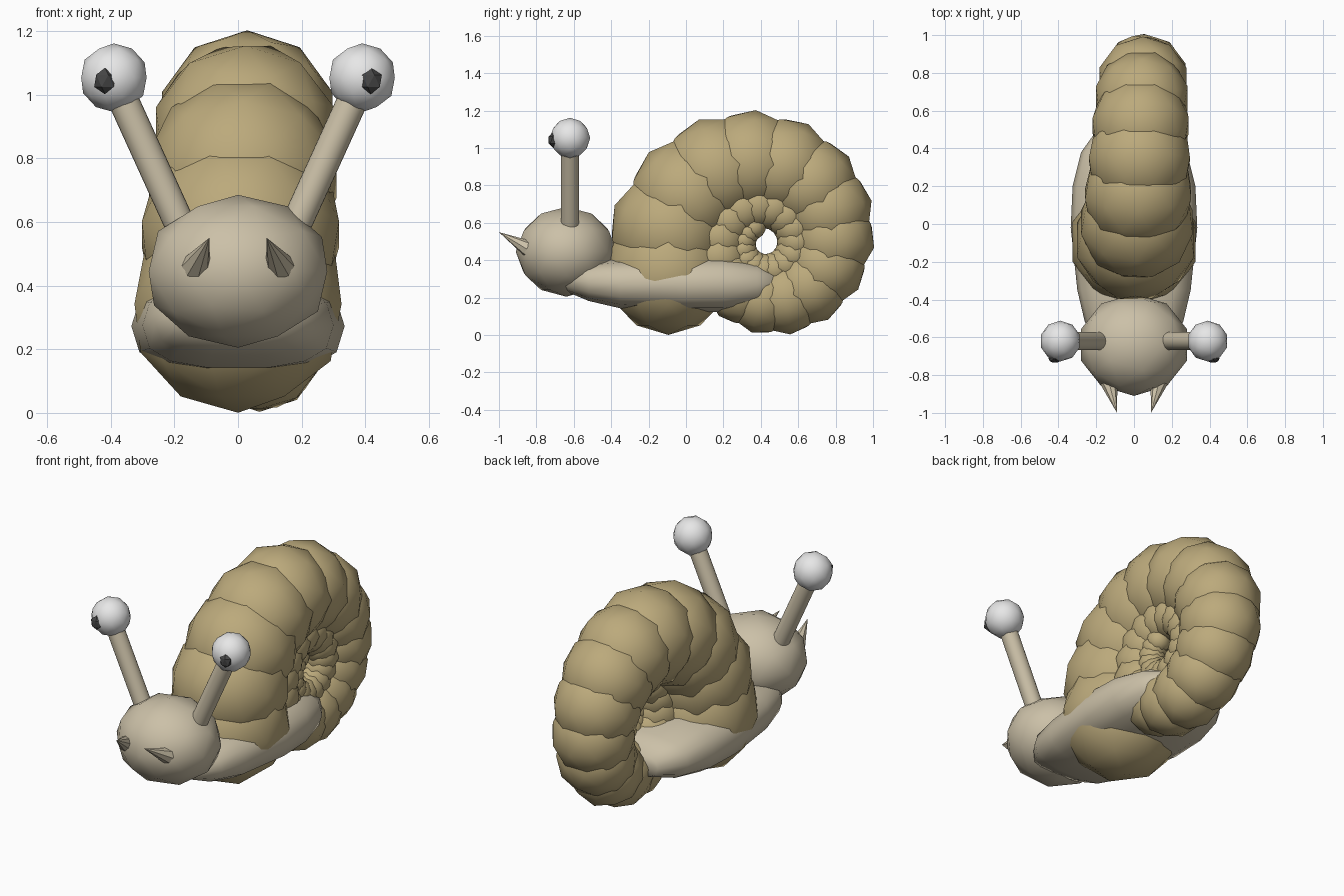
import bpy, bmesh, math
from mathutils import Matrix, Vector

if "Cube" in bpy.data.objects:
    bpy.data.objects.remove(bpy.data.objects["Cube"])


def material(name, rgb):
    m = bpy.data.materials.new(name)
    m.diffuse_color = (*rgb, 1)
    m.use_nodes = True
    m.node_tree.nodes["Principled BSDF"].inputs["Base Color"].default_value = m.diffuse_color
    return m


TAN = material("shell tan", (0.50, 0.40, 0.20))
SKIN = material("skin beige", (0.60, 0.53, 0.39))
WHITE = material("eye white", (0.80, 0.80, 0.80))
DARK = material("pupil grey", (0.06, 0.06, 0.06))


def finish(name, bm, mat, smooth=True):
    bmesh.ops.recalc_face_normals(bm, faces=bm.faces)
    me = bpy.data.meshes.new(name)
    bm.to_mesh(me)
    bm.free()
    me.materials.append(mat)
    for p in me.polygons:
        p.use_smooth = smooth
    ob = bpy.data.objects.new(name, me)
    bpy.context.collection.objects.link(ob)
    return ob


def ball(name, loc, radii, mat, sub=2, smooth=True, rot=None):
    bm = bmesh.new()
    m = Matrix.Translation(loc) @ (rot or Matrix()) @ Matrix.Diagonal((*radii, 1))
    bmesh.ops.create_icosphere(bm, subdivisions=sub, radius=1, matrix=m)
    return finish(name, bm, mat, smooth)


def rod(name, a, b, r1, r2, sides, mat, smooth):
    a, b = Vector(a), Vector(b)
    bm = bmesh.new()
    m = Matrix.Translation((a + b) / 2) @ (b - a).to_track_quat('Z', 'Y').to_matrix().to_4x4()
    bmesh.ops.create_cone(bm, cap_ends=True, segments=sides, radius1=r1, radius2=r2,
                          depth=(b - a).length, matrix=m)
    return finish(name, bm, mat, smooth)


# Shell: shrinking balls along a spiral that drifts to +x
SHRINK, STEP, START = 0.952, math.radians(24), math.radians(196)
x = 0.0
for i in range(34):
    s = SHRINK ** i
    a = START - i * STEP
    ball(f"shell_segment_{i + 1}",
         (x, 0.42 + 0.535 * s * math.cos(a), 0.49 + 0.535 * s * math.sin(a)),
         (0.342 * s,) * 3, TAN, rot=Matrix.Rotation(-i * STEP, 4, 'X'))
    x += 0.0078 * s

# Body: lofted rounded cross-sections (y, half width, bottom, top)
stations = [(-0.66, 0.16, 0.24, 0.35), (-0.52, 0.26, 0.18, 0.39), (-0.35, 0.30, 0.14, 0.41),
            (-0.02, 0.335, 0.12, 0.425), (0.2, 0.325, 0.12, 0.425), (0.38, 0.28, 0.15, 0.39),
            (0.52, 0.18, 0.2, 0.34)]
bm = bmesh.new()
SIDES = 14
rings = []
for y, w, z0, z1 in stations:
    ring = []
    for k in range(SIDES):
        t = 2 * math.pi * k / SIDES
        c, s = math.cos(t), math.sin(t)
        px = w * math.copysign(abs(c) ** 0.75, c)
        pz = (z0 + z1) / 2 + (z1 - z0) / 2 * math.copysign(abs(s) ** 0.75, s)
        ring.append(bm.verts.new((px, y, pz)))
    rings.append(ring)
for r, q in zip(rings, rings[1:]):
    for k in range(SIDES):
        n = (k + 1) % SIDES
        bm.faces.new((r[k], r[n], q[n], q[k]))
bm.faces.new(rings[0])
bm.faces.new(rings[-1])
finish("body", bm, SKIN)

# Head
ball("head", (0, -0.64, 0.445), (0.295, 0.27, 0.24), SKIN)

# Eye stalks, eyes, pupils and fangs on both sides
for side, sx in (("left", -1), ("right", 1)):
    stalk = rod(f"{side}_eye_stalk", (sx * 0.175, -0.62, 0.575), (sx * 0.375, -0.62, 1.015),
                0.048, 0.048, 24, SKIN, True)
    for p in stalk.data.polygons:
        p.use_smooth = len(p.vertices) == 4
    ball(f"{side}_eye", (sx * 0.39, -0.62, 1.053), (0.108,) * 3, WHITE)
    ball(f"{side}_pupil", (sx * 0.418, -0.712, 1.043), (0.038, 0.026, 0.042), DARK, 1, False)
    rod(f"{side}_fang", (sx * 0.132, -0.84, 0.46), (sx * 0.09, -1.0, 0.55),
        0.046, 0, 8, SKIN, False)
